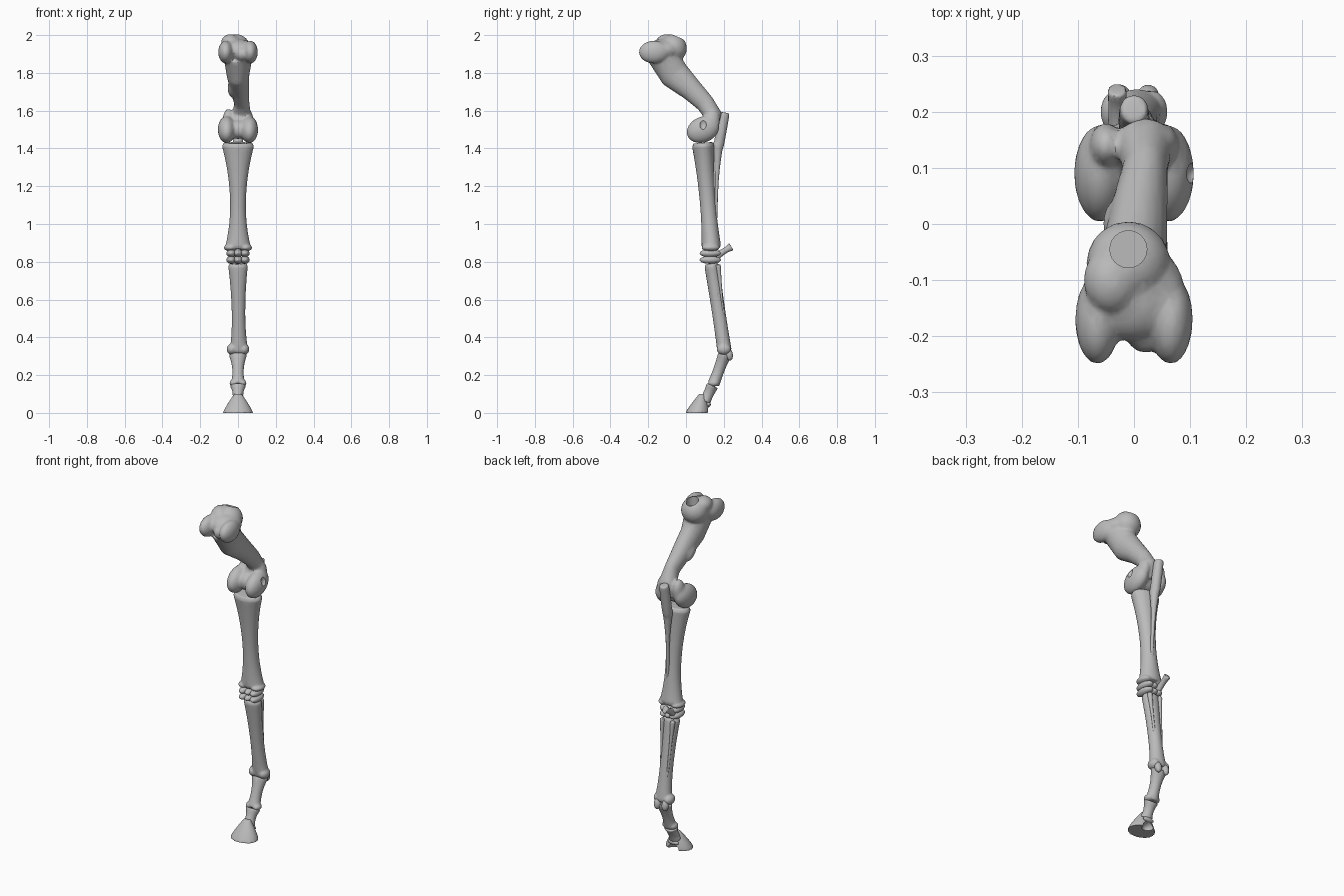
import bpy, bmesh
from math import cos, sin, tau
from mathutils import Vector, Matrix

old_cube = bpy.data.objects.get("Cube")
if old_cube:
    bpy.data.objects.remove(old_cube, do_unlink=True)

GREY = (.5, .5, .5, 1)
SIDES = {"right": -1, "left": 1}
bone_material = bpy.data.materials.new("bone grey")
bone_material.use_nodes = True
bone_material.diffuse_color = GREY
bone_material.node_tree.nodes["Principled BSDF"].inputs["Base Color"].default_value = GREY


def loft(bm, sections, axis=None, sides=20):
    """Skin elliptical rings of (centre, half width, half depth) along a path."""
    rings = []
    for index, (centre, width, depth) in enumerate(sections):
        before = sections[max(index - 1, 0)][0]
        after = sections[min(index + 1, len(sections) - 1)][0]
        direction = axis or (after - before).normalized()
        across = (Vector((1, 0, 0)) - direction * direction.x).normalized()
        along = direction.cross(across)
        rings.append([bm.verts.new(centre + across * width * cos(tau * k / sides)
                                   + along * depth * sin(tau * k / sides))
                      for k in range(sides)])
    for ring, following in zip(rings, rings[1:]):
        for k in range(sides):
            n = (k + 1) % sides
            bm.faces.new((ring[k], ring[n], following[n], following[k]))
    bm.faces.new(rings[0][::-1])
    bm.faces.new(rings[-1])


def shaft(bm, start, end, top, waist, bottom, flat=.4, steps=30, middle=.6):
    """Straight bone flaring from a waist to both ends, with rounded rims."""
    start, end = Vector(start), Vector(end)
    sections = []
    for step in range(steps + 1):
        t = step / steps
        flare = ((top - waist) * max(0, 1 - t / middle) ** 2
                 + (bottom - waist) * max(0, (t - middle) / (1 - middle)) ** 2)
        rim = .85 if step in (0, steps) else 1
        sections.append((start.lerp(end, t), rim * (waist + flare),
                         rim * (waist + flare * flat)))
    loft(bm, sections)


def ball(bm, centre, radii, tilt=0):
    matrix = (Matrix.Translation(centre) @ Matrix.Rotation(tilt, 4, 'X')
              @ Matrix.Diagonal((*radii, 1)))
    bmesh.ops.create_uvsphere(bm, u_segments=20, v_segments=12, radius=1, matrix=matrix)


def knuckles(bm, spread, y, z, radii, tilt=0):
    """A mirrored pair of rounded lumps."""
    for sign in SIDES.values():
        ball(bm, (sign * spread, y, z), radii, tilt)


def new_object(name, bm):
    bmesh.ops.recalc_face_normals(bm, faces=bm.faces)
    mesh = bpy.data.meshes.new(name)
    bm.to_mesh(mesh)
    bm.free()
    obj = bpy.data.objects.new(name, mesh)
    bpy.context.collection.objects.link(obj)
    mesh.materials.append(bone_material)
    return obj


def finish(name, bm, cutters=(), voxel=.005):
    """Fuse the pieces into one bone, simplify it, then carve its hollows."""
    obj = new_object(name, bm)
    fuse = obj.modifiers.new("fuse", 'REMESH')
    fuse.mode = 'VOXEL'
    fuse.voxel_size = voxel
    soften = obj.modifiers.new("soften", 'SMOOTH')
    soften.iterations = 3
    simplify = obj.modifiers.new("simplify", 'DECIMATE')
    simplify.ratio = .25
    for cutter in cutters:
        hollow = obj.modifiers.new("hollow", 'BOOLEAN')
        hollow.operation = 'DIFFERENCE'
        hollow.object = cutter
        cutter.hide_render = True
    bpy.ops.object.select_all(action='DESELECT')
    obj.select_set(True)
    bpy.context.view_layer.objects.active = obj
    bpy.ops.object.convert(target='MESH')
    bpy.ops.object.shade_smooth_by_angle(angle=.7)
    for cutter in cutters:
        bpy.data.objects.remove(cutter, do_unlink=True)


def ball_cutter(centre, radii):
    bm = bmesh.new()
    ball(bm, centre, radii)
    return new_object("hollow_cutter", bm)


# Upper arm: curved shaft
bm = bmesh.new()
path = [(0, -.13, 1.9), (0, -.06, 1.79), (.01, .03, 1.71), (.02, .1, 1.64),
        (.02, .14, 1.58), (0, .12, 1.51)]
widths = (.08, .06, .05, .04, .05, .07)
depths = (.08, .08, .06, .05, .05, .05)
loft(bm, [(Vector(p), w, d) for p, w, d in zip(path, widths, depths)])
# Upper arm: rounded head, front tuberosities and the ridge on the shaft
ball(bm, (-.01, -.07, 1.93), (.075, .075, .075))
ball(bm, (0, -.12, 1.92), (.09, .09, .06))
ball(bm, (-.04, -.1, 1.96), (.05, .06, .045))
knuckles(bm, .065, -.17, 1.91, (.04, .08, .06))
ball(bm, (.02, -.18, 1.9), (.04, .05, .04))
ball(bm, (-.03, 0, 1.72), (.025, .06, .03), tilt=-.9)
# Upper arm: two condyles, their bridge and the ridges above them
knuckles(bm, .06, .09, 1.5, (.047, .09, .068), tilt=.4)
knuckles(bm, .05, .14, 1.55, (.03, .04, .06))
ball(bm, (0, .09, 1.5), (.06, .05, .05))
# Upper arm: round socket in the head and pits in the elbow
socket = bmesh.new()
bmesh.ops.create_cone(socket, cap_ends=True, segments=24, radius1=.033, radius2=.033,
                      depth=.1, matrix=Matrix.Translation((-.01, -.045, 2)))
finish("upper_arm_bone", bm, voxel=.007, cutters=[
    new_object("socket_cutter", socket),
    ball_cutter((.11, .09, 1.53), (.02, .02, .03)),
    ball_cutter((-.11, .09, 1.57), (.03, .03, .02))])

# Forearm with flared ends
bm = bmesh.new()
shaft(bm, (0, .09, 1.43), (0, .135, .87), top=.09, waist=.042, bottom=.07)
knuckles(bm, .04, .13, .875, (.035, .048, .02))
finish("forearm_bone", bm)

# Elbow spur tapering down the back of the forearm
bm = bmesh.new()
shaft(bm, (0, .205, 1.59), (0, .17, 1.4), top=.025, waist=.028, bottom=.025)
shaft(bm, (0, .17, 1.43), (.01, .155, 1), top=.03, waist=.01, bottom=.01, flat=1)
finish("elbow_spur", bm)

# Two rows of small knee bones
for row, z in (("upper", .845), ("lower", .81)):
    for place, sign in (SIDES | {"middle": 0}).items():
        bm = bmesh.new()
        ball(bm, (sign * .036, .125, z), (.026, .054, .021))
        ball(bm, (sign * .03, .15, z), (.025, .035, .018))
        finish(f"{row}_knee_bone_{place}", bm, voxel=.004)

# Hooked bone behind the knee
bm = bmesh.new()
shaft(bm, (-.03, .16, .83), (-.03, .24, .88), top=.018, waist=.016, bottom=.018, flat=4)
finish("hooked_knee_bone", bm, voxel=.004)

# Cannon bone
bm = bmesh.new()
shaft(bm, (0, .135, .79), (.005, .205, .32), top=.054, waist=.036, bottom=.05, flat=.2)
knuckles(bm, .032, .2, .337, (.028, .038, .03))
finish("cannon_bone", bm)

# Splints and sesamoids, one pair each behind the cannon bone
for place, sign in SIDES.items():
    bm = bmesh.new()
    shaft(bm, (sign * .034, .17, .785), (sign * .02, .205, .45),
          top=.015, waist=.007, bottom=.005, flat=1)
    finish(f"splint_{place}", bm, voxel=.003)
    bm = bmesh.new()
    ball(bm, (sign * .025, .228, .31), (.02, .02, .034), tilt=.2)
    finish(f"sesamoid_{place}", bm, voxel=.004)

# Pastern bones, pinched in the middle
bm = bmesh.new()
shaft(bm, (0, .205, .31), (0, .145, .15), top=.05, waist=.03, bottom=.04, flat=.3)
knuckles(bm, .023, .146, .158, (.022, .029, .019))
finish("long_pastern", bm)
bm = bmesh.new()
shaft(bm, (0, .14, .145), (0, .1, .06), top=.044, waist=.028, bottom=.036, flat=.3)
finish("short_pastern", bm, voxel=.004)

# Hoof bone: flat-soled wedge leaning back, hollowed out at the heel
bm = bmesh.new()
levels = [step / 10 for step in range(11)]
half_widths = [.08 - .06 * t ** 1.2 for t in levels]
loft(bm, [(Vector((0, .06 + .025 * t, .1 * t)), w, .8 * w)
          for t, w in zip(levels, half_widths)], axis=Vector((0, 0, 1)))
finish("hoof_bone", bm, cutters=[ball_cutter((0, .13, 0), (.036, .05, .034))])
bm = bmesh.new()
ball(bm, (0, .118, .045), (.036, .014, .014))
finish("heel_bone", bm, voxel=.004)
